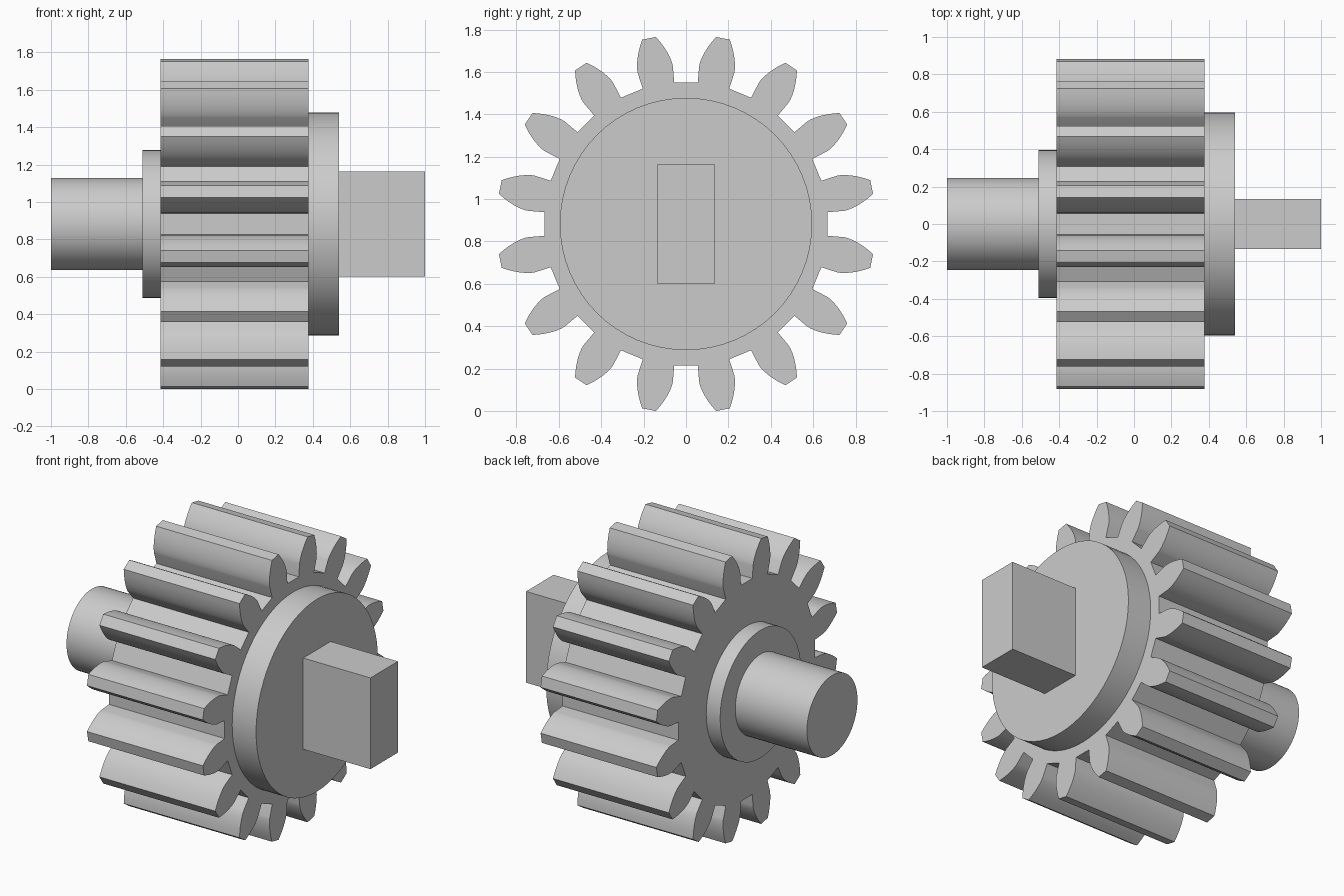
import bpy
import bmesh
from math import sin, cos, tan, acos, pi, radians

TEETH = 16
MODULE = 0.0993
AXIS_Z = 0.8825
EMBED = 0.03      # how far joined parts sink into their neighbour

cube = bpy.data.objects.get("Cube")
if cube:
    bpy.data.objects.remove(cube, do_unlink=True)

# Single plain grey metal
metal = bpy.data.materials.new("grey_metal")
metal.use_nodes = True
colour = (0.6, 0.6, 0.6, 1)
metal.diffuse_color = colour
metal.node_tree.nodes["Principled BSDF"].inputs["Base Color"].default_value = colour


def extrude_profile(name, profile, x0, x1, smooth=True):
    """Extrude a closed (y, z) outline along the shaft axis."""
    bm = bmesh.new()
    face = bm.faces.new([bm.verts.new((x0, y, z)) for y, z in profile])
    result = bmesh.ops.extrude_face_region(bm, geom=[face], use_keep_orig=True)
    moved = [g for g in result["geom"] if isinstance(g, bmesh.types.BMVert)]
    bmesh.ops.translate(bm, vec=(x1 - x0, 0, 0), verts=moved)
    bmesh.ops.recalc_face_normals(bm, faces=bm.faces)
    mesh = bpy.data.meshes.new(name)
    bm.to_mesh(mesh)
    bm.free()
    mesh.materials.append(metal)
    obj = bpy.data.objects.new(name, mesh)
    obj.location.z = AXIS_Z
    bpy.context.collection.objects.link(obj)
    if smooth:
        bpy.ops.object.select_all(action='DESELECT')
        obj.select_set(True)
        bpy.context.view_layer.objects.active = obj
        bpy.ops.object.shade_smooth_by_angle(angle=radians(25))
    return obj


def circle(radius, sides=64):
    return [(radius * cos(2 * pi * i / sides), radius * sin(2 * pi * i / sides))
            for i in range(sides)]


def gear_outline(steps=8):
    """Involute spur gear outline with straight radial roots."""
    pitch = MODULE * TEETH / 2
    tip, root = pitch + MODULE, pitch - 1.25 * MODULE
    pressure = radians(20)
    base = pitch * cos(pressure)
    base_half = pi / (2 * TEETH) + tan(pressure) - pressure
    flank = [(root, base_half)]
    for i in range(steps + 1):
        r = base + (tip - base) * (i / steps) ** 1.5
        a = acos(min(1, base / r))
        flank.append((r, base_half - (tan(a) - a)))
    tooth = [(r, -h) for r, h in flank] + flank[::-1]
    return [(r * cos(c + h), r * sin(c + h))
            for c in (2 * pi * (k + 0.5) / TEETH for k in range(TEETH))
            for r, h in tooth]


# Toothed body
extrude_profile("gear_body", gear_outline(), -0.415, 0.377)

# Round shaft and collar on one side, wide flange on the other
extrude_profile("round_shaft", circle(0.247), -1.0, -0.51 + EMBED)
extrude_profile("shaft_collar", circle(0.395), -0.51, -0.415 + EMBED)
extrude_profile("wide_flange", circle(0.595), 0.377 - EMBED, 0.54)

# Rectangular drive tang
w, h = 0.134, 0.282
extrude_profile("drive_tang", [(-w, -h), (w, -h), (w, h), (-w, h)],
                0.54 - EMBED, 1.0, smooth=False)
